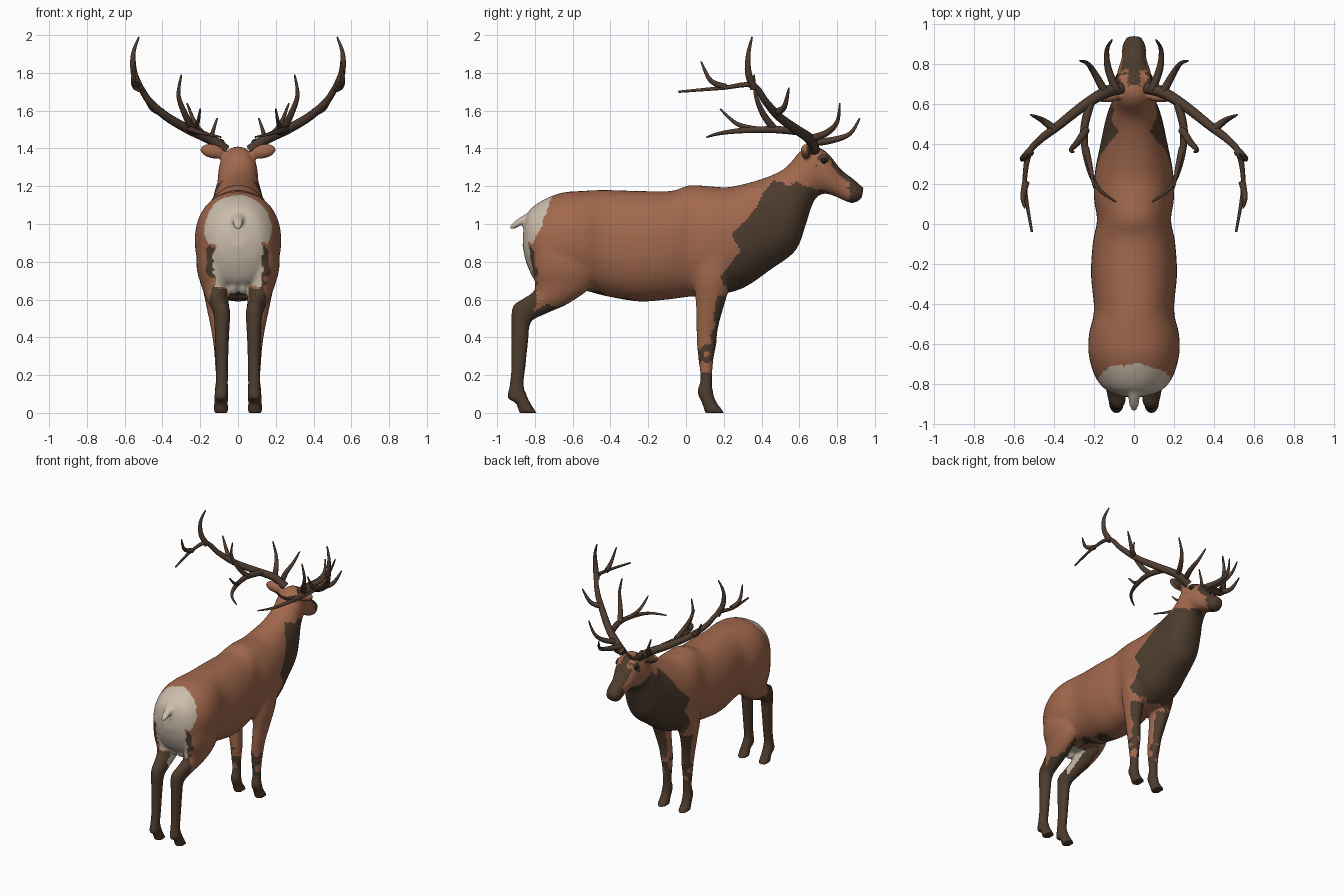
import bpy, bmesh, math
from mathutils import Vector, Matrix, noise

cube = bpy.data.objects.get("Cube")
if cube:
    bpy.data.objects.remove(cube, do_unlink=True)


def material(name, color):
    mat = bpy.data.materials.new(name)
    mat.use_nodes = True
    mat.diffuse_color = (*color, 1)
    mat.node_tree.nodes["Principled BSDF"].inputs["Base Color"].default_value = (*color, 1)
    return mat


COAT = material("reddish coat", (0.36, 0.14, 0.074))
DARK = material("dark brown fur", (0.075, 0.045, 0.027))
CREAM = material("cream rump", (0.6, 0.51, 0.41))
ANTLER = material("antler brown", (0.078, 0.046, 0.03))
EYE = material("eye black", (0.015, 0.011, 0.009))


def link(name, data, *mats):
    obj = bpy.data.objects.new(name, data)
    bpy.context.collection.objects.link(obj)
    for mat in mats:
        data.materials.append(mat)
    return obj


def spline(rows, steps):
    """Catmull-Rom interpolation of rows of numbers."""
    out = []
    for i in range(len(rows) - 1):
        a, b, c, d = (rows[min(max(i + k, 0), len(rows) - 1)] for k in (-1, 0, 1, 2))
        for s in range(steps):
            t = s / steps
            out.append([q + 0.5 * t * (r - p + t * (2 * p - 5 * q + 4 * r - v
                        + t * (3 * (q - r) + v - p))) for p, q, r, v in zip(a, b, c, d)])
    return out + [list(rows[-1])]


def loft(bm, rows, side=1, sides=28, power=1.0):
    """Skin of oval rings: upper y, z, lower y, z, centre x, half width."""
    rings = []
    for y1, z1, y2, z2, x, w in spline(rows, 5):
        ring = []
        for k in range(sides):
            a = 2 * math.pi * k / sides
            c, s = (math.copysign(abs(f) ** power, f) for f in (math.cos(a), math.sin(a)))
            h = (c + 1) / 2
            ring.append(bm.verts.new((side * (x + w * s), y2 + (y1 - y2) * h, z2 + (z1 - z2) * h)))
        rings.append(ring)
    faces = [bm.faces.new(rings[0]), bm.faces.new(rings[-1][::-1])]
    for r, n in zip(rings, rings[1:]):
        for k in range(sides):
            j = (k + 1) % sides
            faces.append(bm.faces.new((r[k], n[k], n[j], r[j])))
    bmesh.ops.recalc_face_normals(bm, faces=faces)


def ball(bm, place, scale, turn=0, axis="Y"):
    bmesh.ops.create_uvsphere(bm, u_segments=24, v_segments=16, radius=1, matrix=(
        Matrix.Translation(place) @ Matrix.Rotation(turn, 4, axis) @ Matrix.Diagonal((*scale, 1))))


# Torso, neck and head, from rump to nose: upper y, z, lower y, z, half width
TRUNK = [
    (-.86, .99, -.865, .88, .05), (-.83, 1.07, -.84, .78, .13), (-.76, 1.125, -.78, .68, .19),
    (-.66, 1.165, -.66, .65, .225), (-.55, 1.175, -.55, .65, .225), (-.43, 1.18, -.43, .62, .2),
    (-.25, 1.175, -.25, .59, .215), (-.08, 1.175, -.1, .6, .205), (.02, 1.205, .02, .615, .185),
    (.12, 1.2, .14, .62, .2), (.22, 1.195, .3, .66, .195), (.32, 1.215, .45, .76, .17),
    (.42, 1.245, .58, .86, .145), (.5, 1.28, .635, 1, .125), (.55, 1.32, .66, 1.08, .11),
    (.6, 1.38, .69, 1.14, .105), (.66, 1.41, .73, 1.16, .095), (.74, 1.385, .78, 1.15, .083),
    (.82, 1.29, .835, 1.125, .062), (.89, 1.235, .885, 1.11, .058), (.94, 1.19, .93, 1.135, .035),
]
# Legs from top to hoof: front y, z, back y, z, centre x, half width
HIND = [
    (-.5, .95, -.83, .95, .1, .11), (-.47, .78, -.815, .78, .125, .095),
    (-.5, .67, -.8, .68, .12, .075), (-.62, .58, -.81, .64, .11, .06),
    (-.74, .525, -.87, .6, .095, .048), (-.82, .48, -.92, .555, .085, .044),
    (-.835, .38, -.925, .4, .085, .037), (-.85, .24, -.925, .24, .085, .033),
    (-.86, .15, -.935, .14, .086, .033), (-.845, .1, -.945, .08, .088, .037),
    (-.825, .055, -.9, .05, .09, .037), (-.79, 0, -.885, 0, .09, .04),
]
FORE = [
    (.28, .85, .03, .85, .115, .08), (.25, .72, .04, .7, .12, .075),
    (.205, .58, .052, .58, .115, .056), (.17, .45, .055, .45, .1, .044),
    (.16, .36, .058, .36, .09, .04), (.145, .28, .066, .28, .088, .035),
    (.138, .18, .077, .18, .087, .031), (.142, .12, .06, .11, .088, .035),
    (.16, .06, .085, .05, .09, .036), (.205, 0, .1, 0, .09, .04),
]
TAIL = [(-.74, 1.11, -.76, 1.05, 0, .035), (-.83, 1.065, -.845, 1.01, 0, .032),
        (-.9, 1.02, -.905, .975, 0, .026), (-.935, .985, -.935, .97, 0, .01)]

bm = bmesh.new()
loft(bm, [(*r[:4], 0, r[4]) for r in TRUNK], sides=40, power=0.92)
loft(bm, TAIL)
for side in (1, -1):
    loft(bm, HIND, side)
    loft(bm, FORE, side)
    ball(bm, (side * .135, .635, 1.385), (.068, .028, .038), -side * .2)   # ear
    ball(bm, (side * .06, .72, 1.35), (.03, .04, .025))                    # brow
    ball(bm, (side * .025, -.73, .67), (.03, .045, .045))                  # groin
rough = bpy.data.meshes.new("body_rough")
bm.to_mesh(rough)
bm.free()

# Fuse the parts into one smooth skin
body = link("body", rough)
fuse = body.modifiers.new("Fuse", 'REMESH')
fuse.mode, fuse.voxel_size = 'VOXEL', 0.01
relax = body.modifiers.new("Relax", 'SMOOTH')
relax.factor, relax.iterations = 0.5, 5
skin = bpy.data.meshes.new_from_object(body.evaluated_get(bpy.context.evaluated_depsgraph_get()))
body.modifiers.clear()
body.data = skin
skin.name = "body"
for mat in (COAT, DARK, CREAM):
    skin.materials.append(mat)

# Rear edge of the dark mane as y by height
MANE = [(.62, .24), (.73, .19), (.85, .28), (.95, .25), (1.05, .34), (1.15, .4), (1.22, .45)]


def mane_edge(z):
    for (z1, y1), (z2, y2) in zip(MANE, MANE[1:]):
        if z1 <= z <= z2:
            return y1 + (y2 - y1) * (z - z1) / (z2 - z1)
    return 9


def coat_index(p, n):
    wob = noise.noise(p * 14) * 0.025 + noise.noise(p * 40) * 0.012
    x, y, z = abs(p.x), p.y + wob, p.z + wob
    inward = n.x * p.x < 0
    if y < -.4:
        # Tail, rump patch and groin, then hind legs
        if z > .9 and y < -.71 - (1.13 - z) * .42:
            return 2
        if .67 < z <= .9 and x + wob < .125 and p.y < -.72 and n.y < -.1:
            return 2
        if x < .055 and -.79 < y < -.62 and z < .72:
            return 2
        if z < .49 or (z < .88 and y < -.795) or (z < .66 and inward):
            return 1
        return int(z < .57 and n.z < -.45 or z < .64 and y < -.43 and x < .12)
    if p.z < .62 and -.02 < p.y < .25 and x > .04:
        # Fore legs, mottled below the knee
        if z < .2:
            return 1
        if z < .36:
            return int(noise.noise(p * 22) < .22)
        return int(y > .125 + (z - .36) * .15)
    if p.y > .56 and p.z > 1.1:
        # Muzzle, nose bridge, forehead, eyes and ears
        if y > .86 or (y > .77 and n.z > .35) or (y > .68 and x < .03 and n.z > 0):
            return 1
        if (y - .725) ** 2 + (z - 1.345) ** 2 < .0009 and x > .04:
            return 1
        if x > .12 and n.y > .3 and z > 1.32:
            return 1
        return int(z < 1.23 - (y - .58) * .47)
    return int(y > mane_edge(z) or (y < -.28 and z < .61 and n.z < -.6))


for poly in skin.polygons:
    poly.material_index = coat_index(poly.center, poly.normal)
    poly.use_smooth = True

# Antlers: tapering tubes as paths with start and end radius
BRANCHES = {
    "main_beam": (.03, .006, [(.065, .68, 1.39), (.15, .655, 1.45), (.26, .585, 1.5), (.38, .49, 1.57),
                  (.47, .42, 1.65), (.525, .35, 1.735), (.545, .19, 1.72), (.51, -.04, 1.7)]),
    "brow_tine": (.021, .004, [(.09, .67, 1.43), (.13, .78, 1.445), (.135, .87, 1.48), (.11, .92, 1.56)]),
    "second_tine": (.021, .004, [(.14, .65, 1.45), (.19, .74, 1.48), (.23, .8, 1.54), (.27, .815, 1.64)]),
    "rear_branch": (.022, .004, [(.22, .6, 1.49), (.25, .46, 1.5), (.23, .3, 1.495), (.18, .18, 1.48),
                    (.09, .11, 1.46)]),
    "rear_tine": (.016, .004, [(.24, .38, 1.5), (.215, .27, 1.53), (.2, .18, 1.61)]),
    "inner_tine": (.02, .004, [(.24, .47, 1.5), (.28, .41, 1.58), (.315, .37, 1.68), (.3, .36, 1.79)]),
    "outer_tine": (.021, .004, [(.4, .475, 1.59), (.46, .52, 1.62), (.515, .545, 1.72)]),
    "crown_tine": (.022, .004, [(.52, .36, 1.72), (.55, .33, 1.8), (.555, .33, 1.9), (.525, .35, 1.99)]),
    "tip_tine": (.018, .004, [(.54, .21, 1.725), (.555, .13, 1.76), (.545, .08, 1.86)]),
}
for name, (thick, thin, path) in BRANCHES.items():
    curve = bpy.data.curves.new(name, 'CURVE')
    curve.dimensions = '3D'
    curve.bevel_depth, curve.bevel_resolution, curve.use_fill_caps = 1, 3, True
    points = spline(path, 5)
    for side in (1, -1):
        line = curve.splines.new('POLY')
        line.points.add(len(points) - 1)
        for i, (pt, (x, y, z)) in enumerate(zip(line.points, points)):
            pt.co = (side * x, y, z, 1)
            pt.radius = thick + (thin - thick) * (i / (len(points) - 1)) ** 1.4
        line.use_smooth = True
    link(name, curve, ANTLER)

# Eyes
bm = bmesh.new()
for side in (1, -1):
    ball(bm, (side * .081, .73, 1.335), (.012, .018, .014))
for face in bm.faces:
    face.smooth = True
eyes = bpy.data.meshes.new("eyes")
bm.to_mesh(eyes)
bm.free()
link("eyes", eyes, EYE)
